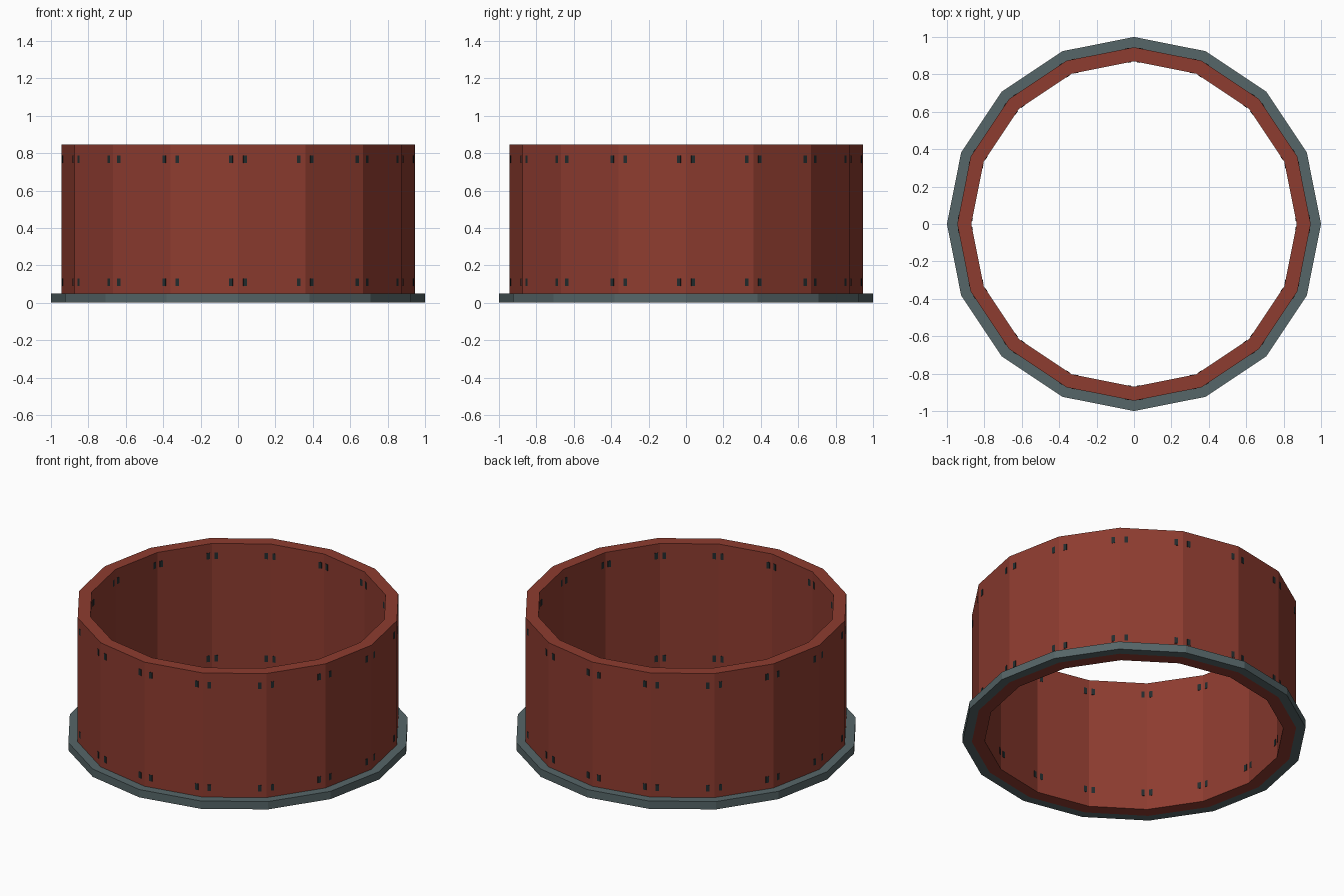
import bpy, bmesh, math
from mathutils import Matrix

if "Cube" in bpy.data.objects:
    bpy.data.objects.remove(bpy.data.objects["Cube"])

SIDES = 16
STEP = 2 * math.pi / SIDES
R_FLANGE, R_OUT, R_IN = 1.0, 0.945, 0.87
HEIGHT, FLANGE_H = 0.845, 0.05


def material(name, rgb):
    m = bpy.data.materials.new(name)
    m.diffuse_color = (*rgb, 1)
    m.use_nodes = True
    m.node_tree.nodes["Principled BSDF"].inputs["Base Color"].default_value = m.diffuse_color
    return m


def finish(name, bm, mat):
    bmesh.ops.recalc_face_normals(bm, faces=bm.faces)
    mesh = bpy.data.meshes.new(name)
    bm.to_mesh(mesh)
    bm.free()
    mesh.materials.append(mat)
    ob = bpy.data.objects.new(name, mesh)
    bpy.context.collection.objects.link(ob)
    return ob


def ring(name, r_out, r_in, z0, z1, mat):
    """Faceted tube: a rectangular section swept round the z axis."""
    bm = bmesh.new()
    section = [(r_in, z0), (r_out, z0), (r_out, z1), (r_in, z1)]
    loops = [[bm.verts.new((r * math.cos(i * STEP), r * math.sin(i * STEP), z))
              for r, z in section] for i in range(SIDES)]
    for i in range(SIDES):
        a, b = loops[i], loops[(i + 1) % SIDES]
        for j in range(4):
            k = (j + 1) % 4
            bm.faces.new((a[j], b[j], b[k], a[k]))
    return finish(name, bm, mat)


red = material("rust red", (0.27, 0.045, 0.029))
grey = material("slate grey", (0.092, 0.132, 0.138))
dark = material("dark slate", (0.016, 0.025, 0.027))

# Wall and the foot flange around it
ring("wall", R_OUT, R_IN, 0.0, HEIGHT, red)
ring("base_flange", R_FLANGE, R_OUT, 0.0, FLANGE_H, grey)

# Fixing pins through each wall panel, four per panel, barely proud of both faces
bm = bmesh.new()
apothem = math.cos(STEP / 2)
depth = (R_OUT - R_IN) * apothem + 0.004
middle = (R_OUT + R_IN) / 2 * apothem
for i in range(SIDES):
    turn = Matrix.Rotation((i + 0.5) * STEP, 4, 'Z')
    for side in (-0.146, 0.146):
        for z in (0.11, 0.768):
            bmesh.ops.create_cube(bm, size=1, matrix=turn
                                  @ Matrix.Translation((middle, side, z))
                                  @ Matrix.Diagonal((depth, 0.02, 0.04, 1)))
finish("fixing_pins", bm, dark)
